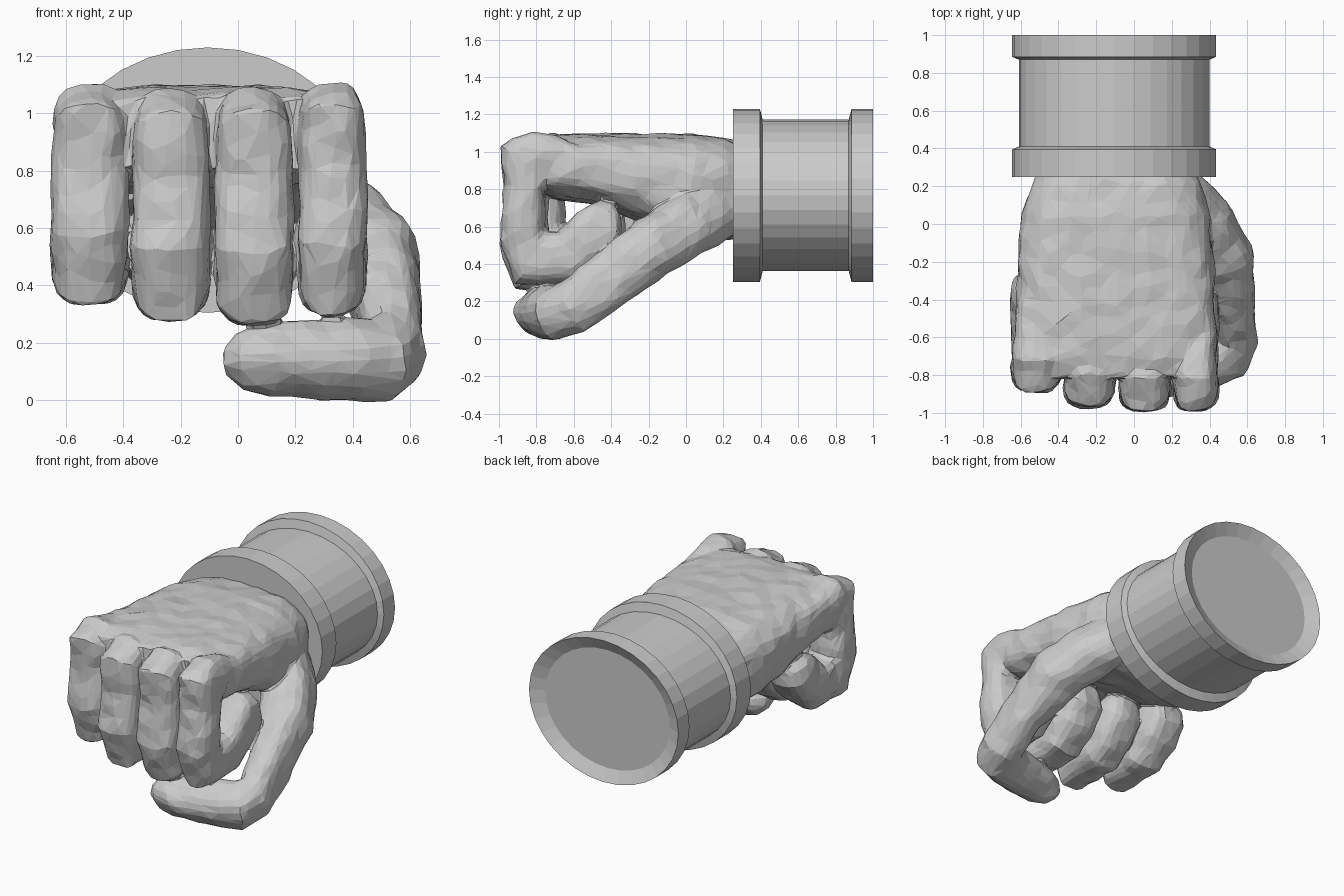
import bpy, bmesh, math
from mathutils import Vector, noise

if "Cube" in bpy.data.objects:
    bpy.data.objects.remove(bpy.data.objects["Cube"])


def oval(center, side, up, a, b, n, count):
    """Superellipse ring of points around a centre."""
    pts = []
    for i in range(count):
        t = 2 * math.pi * i / count
        c, s = math.cos(t), math.sin(t)
        u = math.copysign(abs(c) ** (2 / n), c) * a
        v = math.copysign(abs(s) ** (2 / n), s) * b
        pts.append(center + side * u + up * v)
    return pts


def skin(bm, rings):
    """Closed surface through a list of rings."""
    loops = [[bm.verts.new(p) for p in r] for r in rings]
    k = len(loops[0])
    faces = [bm.faces.new((l0[i], l0[(i + 1) % k], l1[(i + 1) % k], l1[i]))
             for l0, l1 in zip(loops, loops[1:]) for i in range(k)]
    faces += [bm.faces.new(loops[0]), bm.faces.new(loops[-1])]
    bmesh.ops.recalc_face_normals(bm, faces=faces)


def tube(bm, path, hint, n, count=20):
    """Tube along (x, y, z, half width along hint, half thickness)."""
    pts = [Vector(p[:3]) for p in path]
    rings = []
    for i, p in enumerate(path):
        d_in = (pts[i] - pts[max(i - 1, 0)]).normalized()
        d_out = (pts[min(i + 1, len(pts) - 1)] - pts[i]).normalized()
        t = (d_in + d_out).normalized()
        side = (hint - t * hint.dot(t)).normalized()
        rings.append(oval(pts[i], side, t.cross(side), p[3], p[4], n, count))
    skin(bm, rings)


def make_object(name, bm):
    me = bpy.data.meshes.new(name)
    bm.to_mesh(me)
    bm.free()
    ob = bpy.data.objects.new(name, me)
    bpy.context.collection.objects.link(ob)
    return ob


X, Z = Vector((1, 0, 0)), Vector((0, 0, 1))
hand = bmesh.new()

# palm: y, left x, right x, bottom z, top z
palm = [(0.32, -0.50, 0.30, 0.54, 1.04), (0.22, -0.53, 0.35, 0.53, 1.07),
        (0.05, -0.60, 0.40, 0.54, 1.09), (-0.20, -0.615, 0.42, 0.61, 1.095),
        (-0.45, -0.625, 0.43, 0.715, 1.095), (-0.70, -0.635, 0.435, 0.75, 1.09),
        (-0.81, -0.60, 0.42, 0.81, 1.06)]
skin(hand, [oval(Vector(((l + r) / 2, y, (b + t) / 2)), X, Z,
                 (r - l) / 2, (t - b) / 2, 3.2, 40) for y, l, r, b, t in palm])

# fingers: shared curl (y, z, width factor, half thickness)
curl = [(-0.50, 0.92, 0.70, 0.09), (-0.68, 0.945, 0.88, 0.12),
        (-0.80, 0.96, 0.93, 0.148), (-0.858, 0.935, 0.96, 0.165),
        (-0.862, 0.80, 1.0, 0.108), (-0.876, 0.56, 1.0, 0.125),
        (-0.82, 0.43, 0.96, 0.17), (-0.63, 0.43, 1.0, 0.145),
        (-0.53, 0.52, 1.03, 0.15), (-0.46, 0.61, 1.02, 0.135),
        (-0.43, 0.68, 0.85, 0.09), (-0.42, 0.72, 0.45, 0.04)]
# centre x, half width, y shift, top z, length factor
for cx, w, dy, top, s in [(-0.517, 0.133, 0.10, 1.09, 0.926),
                          (-0.235, 0.136, 0.02, 1.08, 0.994),
                          (0.055, 0.136, 0.0, 1.085, 1.018),
                          (0.328, 0.120, 0.0, 1.11, 1.01)]:
    tube(hand, [(cx, y + dy, top - (1.10 - z) * s, w * f, b)
                for y, z, f, b in curl], X, 2.6)

# thumb: runs down from the wrist, then bends under the fingers
tube(hand, [(0.20, 0.22, 0.74, 0.17, 0.12), (0.36, 0.02, 0.61, 0.17, 0.16),
            (0.475, -0.18, 0.49, 0.165, 0.16), (0.53, -0.42, 0.31, 0.155, 0.115),
            (0.54, -0.60, 0.17, 0.145, 0.115), (0.49, -0.69, 0.138, 0.14, 0.145),
            (0.34, -0.745, 0.138, 0.14, 0.135),
            (0.12, -0.79, 0.14, 0.125, 0.125), (0.01, -0.795, 0.135, 0.10, 0.09),
            (-0.05, -0.79, 0.13, 0.045, 0.04)],
     Vector((0, 0.65, -0.75)), 2.3)

# fuse into one skin, add slight lumps, then reduce to irregular flat facets
fist = make_object("hand", hand)
bpy.context.view_layer.objects.active = fist
fist.select_set(True)
m = fist.modifiers.new("fuse", 'REMESH')
m.mode = 'VOXEL'
m.voxel_size = 0.01
m = fist.modifiers.new("soften", 'SMOOTH')
m.iterations = 12
bpy.ops.object.modifier_apply(modifier="fuse")
bpy.ops.object.modifier_apply(modifier="soften")
for v in fist.data.vertices:
    v.co += noise.noise_vector(v.co * 9) * 0.012
m = fist.modifiers.new("facets", 'DECIMATE')
m.ratio = 0.022
bpy.ops.object.modifier_apply(modifier="facets")
fist.data.polygons.foreach_set("use_smooth", [False] * len(fist.data.polygons))

# cuff: y, half width, half height, with a raised band at each end
cuff = bmesh.new()
profile = [(0.25, 0.54, 0.4625), (0.395, 0.54, 0.4625), (0.41, 0.505, 0.405),
           (0.87, 0.505, 0.405), (0.885, 0.54, 0.4625), (1.0, 0.54, 0.4625),
           (0.96, 0.45, 0.385)]
skin(cuff, [oval(Vector((-0.105, y, 0.767)), X, Z, a, b, 2, 32)
            for y, a, b in profile])
make_object("cuff", cuff)
